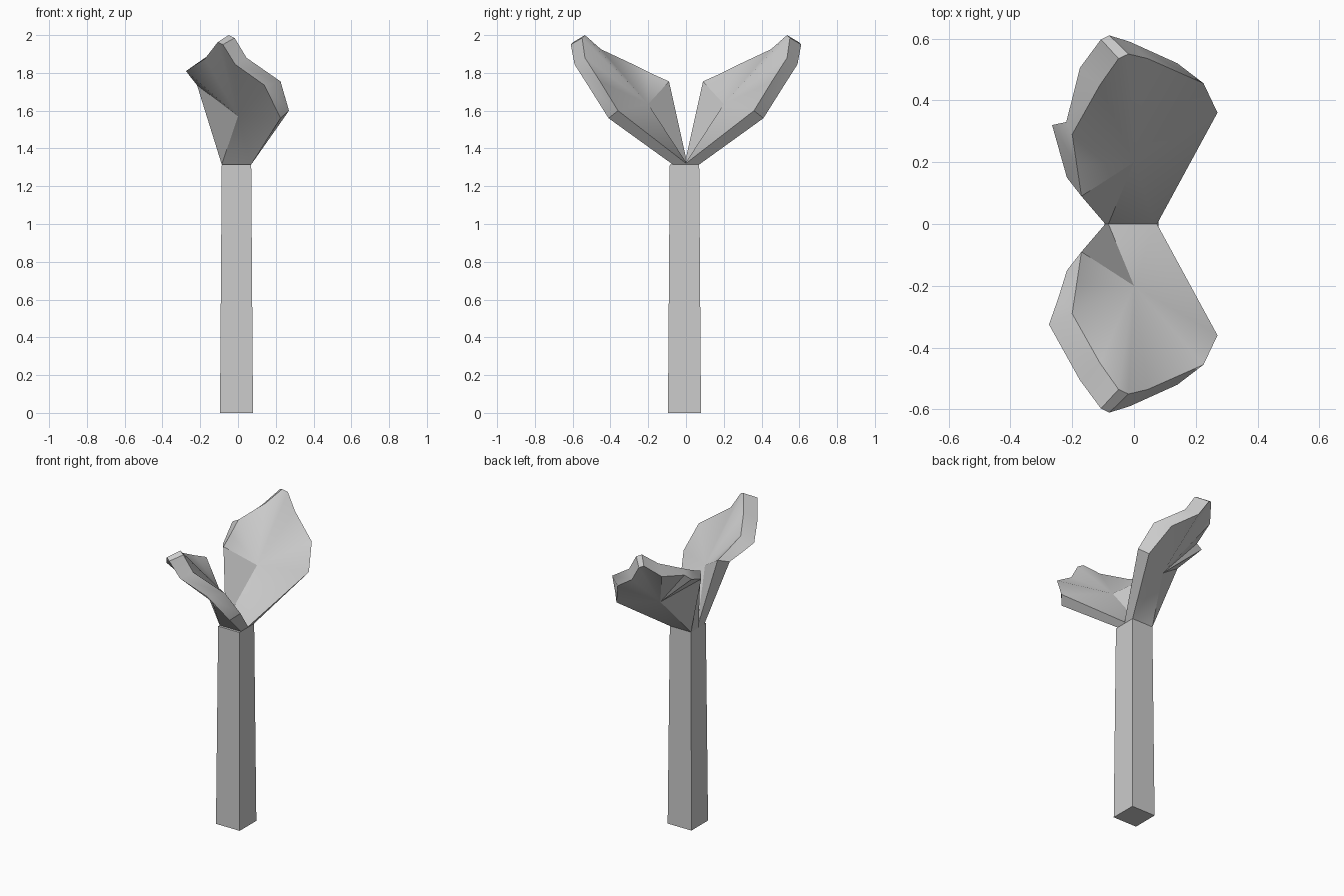
import bpy, bmesh
from mathutils import Vector

if "Cube" in bpy.data.objects:
    bpy.data.objects.remove(bpy.data.objects["Cube"])


def new_object(name, bm, smooth=False):
    bmesh.ops.recalc_face_normals(bm, faces=bm.faces[:])
    me = bpy.data.meshes.new(name)
    bm.to_mesh(me)
    bm.free()
    ob = bpy.data.objects.new(name, me)
    bpy.context.collection.objects.link(ob)
    if smooth:
        bpy.ops.object.select_all(action='DESELECT')
        ob.select_set(True)
        bpy.context.view_layer.objects.active = ob
        bpy.ops.object.shade_smooth_by_angle(angle=0.6)
    return ob


# stem: slightly tapered square post
bm = bmesh.new()
bmesh.ops.create_cube(bm, size=1)
for v in bm.verts:
    w = 0.175 if v.co.z < 0 else 0.156
    v.co = Vector((v.co.x * w - 0.008, v.co.y * w - 0.008, (v.co.z + 0.5) * 1.315))
new_object("stem", bm)

# leaf rims, running from the right of the stem round the tip to the left
UPPER = [(0.07, -0.008, 1.315), (0.27, 0.36, 1.60), (0.225, 0.455, 1.755),
         (0.045, 0.535, 1.88), (-0.018, 0.55, 1.985), (-0.05, 0.535, 2.0),
         (-0.11, 0.45, 1.925), (-0.2, 0.29, 1.85), (-0.185, 0.19, 1.80),
         (-0.17, 0.09, 1.755), (-0.086, -0.008, 1.315)]
LOWER = [(0.07, 0.07, 1.315), (0.225, 0.41, 1.56), (0.14, 0.52, 1.735),
         (-0.015, 0.59, 1.845), (-0.08, 0.61, 1.95), (-0.107, 0.597, 1.963),
         (-0.175, 0.505, 1.875), (-0.275, 0.325, 1.81), (-0.245, 0.24, 1.77),
         (-0.217, 0.15, 1.735), (-0.086, 0.07, 1.315)]


def leaf(name, side, lower):
    """Thin twisted slab: two fanned faces joined by a rim."""
    bm = bmesh.new()

    def ring(points, centre):
        add = lambda p: bm.verts.new((p[0], p[1] * side, p[2]))
        vs, c = [add(p) for p in points], add(centre)
        for a, b in zip(vs, vs[1:] + vs[:1]):
            bm.faces.new((a, b, c))
        return vs

    up = ring(UPPER, (0.0, 0.2, 1.635))
    lo = ring(lower, (0.0, 0.27, 1.57))
    n = len(up)
    for i in range(n):
        j = (i + 1) % n
        bm.faces.new((up[i], up[j], lo[j], lo[i]))
    return new_object(name, bm, True)


leaf("front_leaf", -1, LOWER)
# back leaf has a small spur on its left edge
spur = LOWER[:7] + [(-0.219, 0.33, 1.83), (-0.265, 0.32, 1.81)] + LOWER[9:]
leaf("back_leaf", 1, spur)
